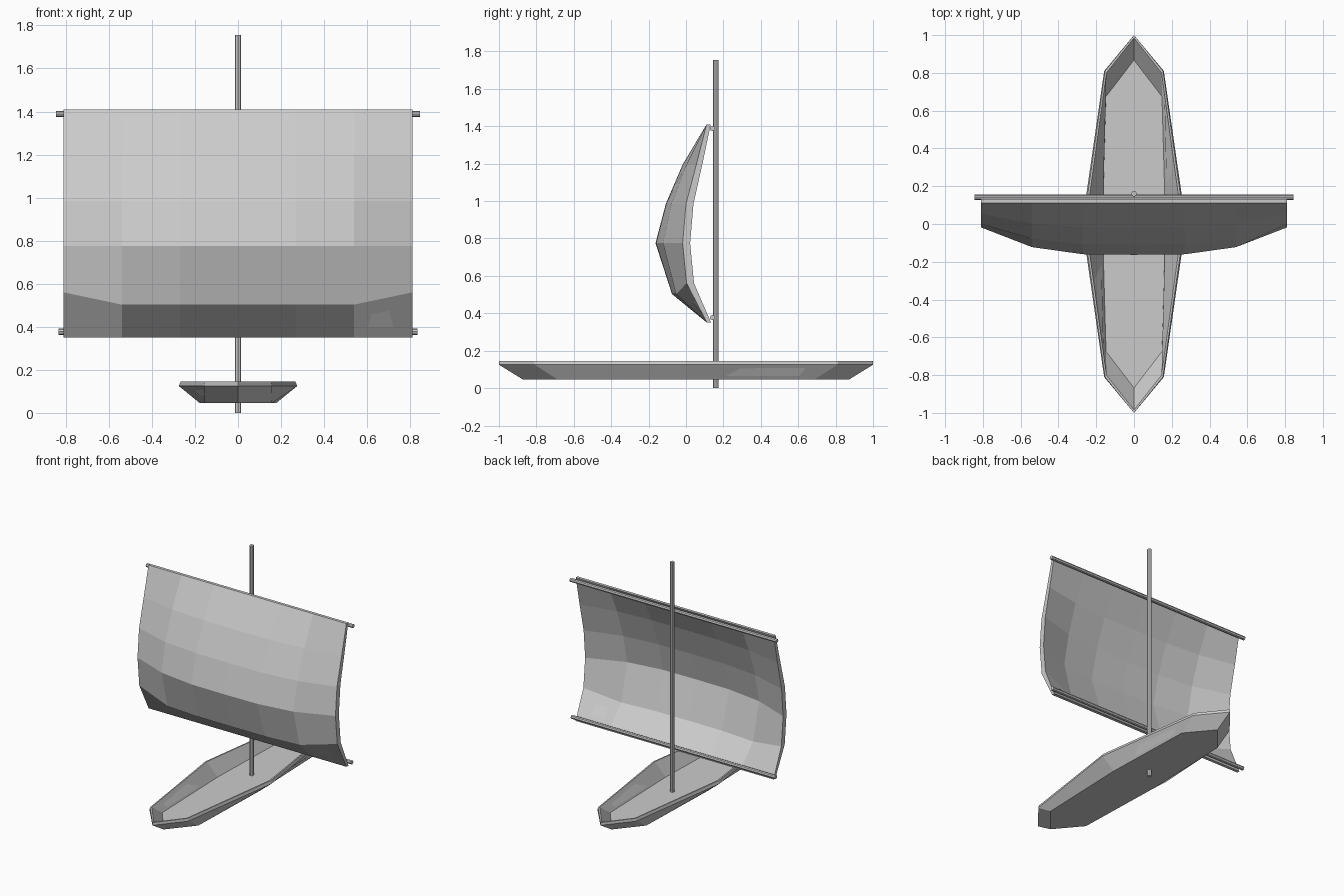
import bpy
import math

if "Cube" in bpy.data.objects:
    bpy.data.objects.remove(bpy.data.objects["Cube"])


def mesh_object(name, verts, faces):
    mesh = bpy.data.meshes.new(name)
    mesh.from_pydata(verts, [], faces)
    mesh.update()
    obj = bpy.data.objects.new(name, mesh)
    bpy.context.collection.objects.link(obj)
    return obj


def rod(name, radius, length, loc, rot=(0, 0, 0)):
    bpy.ops.mesh.primitive_cylinder_add(vertices=8, radius=radius, depth=length,
                                        location=loc, rotation=rot)
    bpy.context.object.name = name


# Hull: eight-point rings lofted from the keel, over the rim, down to the floor
def ring(tip, shoulder_x, shoulder_y, mid, z):
    quarter = [(0, -tip), (shoulder_x, -shoulder_y), (mid, 0),
               (shoulder_x, shoulder_y)]
    return [(s * x, s * y, z) for s in (1, -1) for x, y in quarter]


rings = [
    ring(0.87, 0.155, 0.685, 0.177, 0.045),
    ring(1.00, 0.158, 0.81, 0.275, 0.125),
    ring(1.00, 0.153, 0.81, 0.267, 0.145),
    ring(0.985, 0.146, 0.80, 0.256, 0.145),
    ring(0.868, 0.148, 0.675, 0.167, 0.055),
]
verts = [v for r in rings for v in r]
faces = [tuple(reversed(range(8))), tuple(range(32, 40))]
for k in range(4):
    for i in range(8):
        j = (i + 1) % 8
        faces.append((k * 8 + i, k * 8 + j, k * 8 + 8 + j, k * 8 + 8 + i))
mesh_object("hull", verts, faces)

# Mast and the two yards
rod("mast", 0.015, 1.755, (0, 0.16, 0.8775))
rod("upper_yard", 0.014, 1.69, (0, 0.142, 1.388), (0, math.pi / 2, 0))
rod("lower_yard", 0.014, 1.67, (0, 0.142, 0.377), (0, math.pi / 2, 0))

# Sail rows: z inside, z at the side edge, y at centre, y at the edge, thickness
rows = [
    (0.35, 0.35, 0.112, 0.112, 0.022),
    (0.503, 0.56, -0.075, 0.003, 0.04),
    (0.775, 0.775, -0.163, -0.018, 0.04),
    (0.985, 0.985, -0.108, 0.000, 0.04),
    (1.195, 1.195, -0.018, 0.055, 0.032),
    (1.41, 1.41, 0.11, 0.11, 0.022),
]
belly = [0, 0.72, 0.98, 1, 0.98, 0.72, 0]
nx, nz = len(belly), len(rows)
verts = []
for back in (0, 1):
    for z_in, z_edge, y_mid, y_edge, thick in rows:
        for i, b in enumerate(belly):
            y = y_edge + (y_mid - y_edge) * b + back * thick
            verts.append(((i - 3) * 0.27, y, z_in if b else z_edge))
n = nx * nz
faces = []
for r in range(nz - 1):
    for i in range(nx - 1):
        a = r * nx + i
        q = (a, a + 1, a + nx + 1, a + nx)
        faces += [q, tuple(v + n for v in reversed(q))]
# Sail border closing the two skins
border = (list(range(nx)) + [r * nx + nx - 1 for r in range(1, nz)]
          + [n - 1 - i for i in range(1, nx)]
          + [r * nx for r in range(nz - 2, 0, -1)])
for a, b in zip(border, border[1:] + border[:1]):
    faces.append((b, a, a + n, b + n))
mesh_object("sail", verts, faces)
